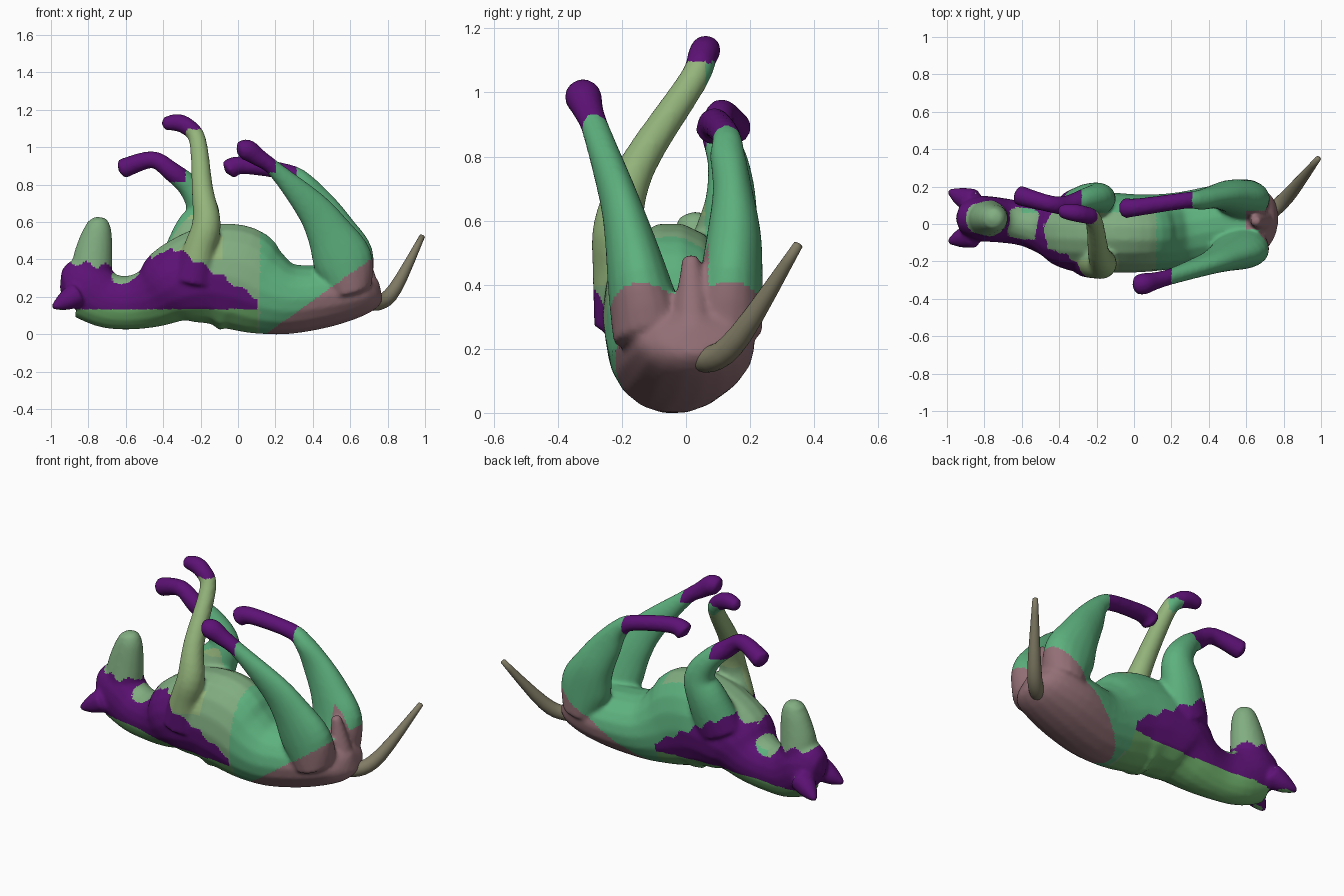
import bpy, bmesh, math
from mathutils import Vector

if "Cube" in bpy.data.objects:
    bpy.data.objects.remove(bpy.data.objects["Cube"])

SIDES, STEPS = 18, 4


def catmull(rows):
    """Smooth a list of (x, y, z, width, depth) stations."""
    out = []
    for i in range(len(rows) - 1):
        a, b = rows[max(i - 1, 0)], rows[i]
        c, d = rows[i + 1], rows[min(i + 2, len(rows) - 1)]
        for s in range(STEPS):
            t = s / STEPS
            out.append([0.5 * (2 * q + (r - p) * t + (2 * p - 5 * q + 4 * r - w) * t * t
                               + (3 * q - p - 3 * r + w) * t ** 3)
                        for p, q, r, w in zip(a, b, c, d)])
    return out + [list(rows[-1])]


def loft(name, stations):
    """Rounded tube through stations; a single radius gives round sections."""
    rows = catmull([s if len(s) == 5 else (*s, s[3]) for s in stations])
    pts = [Vector(r[:3]) for r in rows]
    bm, rings = bmesh.new(), []
    n = len(rows)
    for i, r in enumerate(rows):
        t = (pts[min(i + 1, n - 1)] - pts[max(i - 1, 0)]).normalized()
        side = Vector((0, 1, 0))
        side = (side - t * side.dot(t)).normalized()
        up = t.cross(side)
        rings.append([bm.verts.new(pts[i] + side * r[3] * math.cos(k * math.tau / SIDES)
                                   + up * r[4] * math.sin(k * math.tau / SIDES))
                      for k in range(SIDES)])
        if i in (0, n - 1):
            sign = -1 if i == 0 else 1
            tip = bm.verts.new(pts[i] + t * sign * 0.45 * min(r[3], r[4]))
            for k in range(SIDES):
                bm.faces.new((rings[-1][k], rings[-1][(k + 1) % SIDES], tip))
    for p, q in zip(rings, rings[1:]):
        for k in range(SIDES):
            m = (k + 1) % SIDES
            bm.faces.new((p[k], p[m], q[m], q[k]))
    bmesh.ops.recalc_face_normals(bm, faces=bm.faces)
    me = bpy.data.meshes.new(name)
    bm.to_mesh(me)
    bm.free()
    ob = bpy.data.objects.new(name, me)
    bpy.context.collection.objects.link(ob)
    return ob


# head, neck and trunk, lying on the back
parts = [loft("dog_body", [
    (-.92, .03, .25, .08, .10), (-.83, .03, .26, .12, .165), (-.71, .02, .19, .12, .15),
    (-.58, .00, .175, .12, .145), (-.45, -.02, .205, .16, .165), (-.33, -.04, .275, .21, .22),
    (-.15, -.045, .32, .215, .27), (0, -.05, .30, .21, .29), (.13, -.045, .235, .205, .24),
    (.28, -.03, .195, .205, .19), (.50, .005, .215, .21, .165), (.67, .02, .245, .18, .13),
    (.72, .02, .27, .12, .09)])]
# muzzle pointing up
parts.append(loft("muzzle", [(-.79, .03, .28, .11), (-.775, .03, .42, .09, .105),
                             (-.752, .03, .56, .07, .077), (-.758, .03, .615, .052)]))
# ears
for y, out in ((-.06, -.095), (.12, .175)):
    parts.append(loft("ear", [(-.86, y, .22, .07), (-.93, (y + out) / 2, .18, .05),
                              (-.99, out, .15, .015)]))
# front legs in the air
parts.append(loft("front_leg_near", [
    (-.24, -.17, .30, .12), (-.205, -.205, .46, .088), (-.168, -.21, .60, .077),
    (-.19, -.15, .78, .058), (-.215, .02, 1.04, .046), (-.27, .05, 1.115, .047),
    (-.33, .062, 1.138, .047), (-.395, .07, 1.13, .035)]))
parts.append(loft("front_leg_far", [
    (-.29, .08, .36, .11, .14), (-.23, .12, .54, .10, .12), (-.19, .14, .67, .08, .09),
    (-.255, .13, .79, .064), (-.36, .10, .88, .052), (-.46, .11, .94, .046),
    (-.62, .155, .89, .054)]))
# hind legs
parts.append(loft("hind_leg_near", [
    (.60, -.11, .25, .12), (.56, -.145, .40, .10, .16), (.48, -.18, .56, .075, .12),
    (.39, -.215, .69, .058, .09), (.20, -.28, .885, .044), (.11, -.305, .95, .048),
    (.05, -.32, .99, .058), (.01, -.325, .985, .05)]))
parts.append(loft("hind_leg_far", [
    (.60, .12, .27, .12), (.57, .14, .42, .10, .155), (.51, .15, .56, .085, .12),
    (.43, .145, .70, .062, .09), (.36, .13, .81, .055), (.27, .125, .87, .045),
    (.02, .09, .91, .048), (-.05, .085, .885, .056)]))
# small bump between the thighs
parts.append(loft("rump_bump", [(.68, .02, .30, .06), (.65, .015, .49, .028)]))

# fuse the parts into one skin
bpy.ops.object.select_all(action='DESELECT')
for p in parts:
    p.select_set(True)
body = parts[0]
bpy.context.view_layer.objects.active = body
bpy.ops.object.join()
rm = body.modifiers.new("fuse", 'REMESH')
rm.mode, rm.voxel_size = 'VOXEL', 0.011
sm = body.modifiers.new("relax", 'SMOOTH')
sm.factor, sm.iterations = 0.5, 8
for m in ("fuse", "relax"):
    bpy.ops.object.modifier_apply(modifier=m)

# tail
tail = loft("tail", [(.66, .02, .20, .05), (.75, .08, .175, .042), (.84, .17, .25, .037),
                     (.985, .35, .53, .015)])

# coat colours
COLORS = {"green": (.11, .44, .21), "lime": (.16, .44, .15), "sage": (.22, .42, .22),
          "pale": (.30, .46, .20), "purple": (.11, .006, .18), "pink": (.29, .16, .18),
          "khaki": (.22, .20, .13)}
names = list(COLORS)
mats = []
for n, c in COLORS.items():
    mat = bpy.data.materials.new(n)
    mat.diffuse_color = (*c, 1)
    mat.use_nodes = True
    mat.node_tree.nodes["Principled BSDF"].inputs["Base Color"].default_value = mat.diffuse_color
    mats.append(mat)


def lerp_curve(x, pts):
    for (a, u), (b, v) in zip(pts, pts[1:]):
        if x <= b:
            return u + (v - u) * max(0, (x - a) / (b - a))
    return pts[-1][1]


def coat(c, n):
    x, y, z = c
    # dark paws
    if (z > 1.1 or (x < -.28 and z > .82) or (-.12 < x < .20 and z > .87)
            or (-.12 < x < .31 and y > 0 and z > .78)):
        return "purple"
    # side band
    top = lerp_curve(x, [(-1, .40), (-.6, .36), (-.36, .48), (.1, .2)])
    if x < .1 and .14 < z < top + .015 * math.sin(60 * x) and (n.z < .65 or x < -.85):
        return "purple"
    # rump
    if x - 1.4 * z > .14 or (x > .6 and abs(y - .02) < .05 and .3 < z < .53):
        return "pink"
    if z < .15 and x < .1:
        return "lime"
    if x < -.6:
        return "sage"
    if (x < -.08 and z > .4 and y < -.19) or (z > .62 and x < -.08 and y < .06):
        return "pale"
    return "sage" if x < .12 and y < .06 else "green"


for m in mats:
    body.data.materials.append(m)
for p in body.data.polygons:
    p.material_index = names.index(coat(p.center, p.normal))
tail.data.materials.append(mats[names.index("khaki")])

# rest on the ground and shade smooth
low = min(v.co.z for v in body.data.vertices)
for ob in (body, tail):
    for v in ob.data.vertices:
        v.co.z -= low
    ob.data.polygons.foreach_set("use_smooth", [True] * len(ob.data.polygons))
    ob.data.update()
